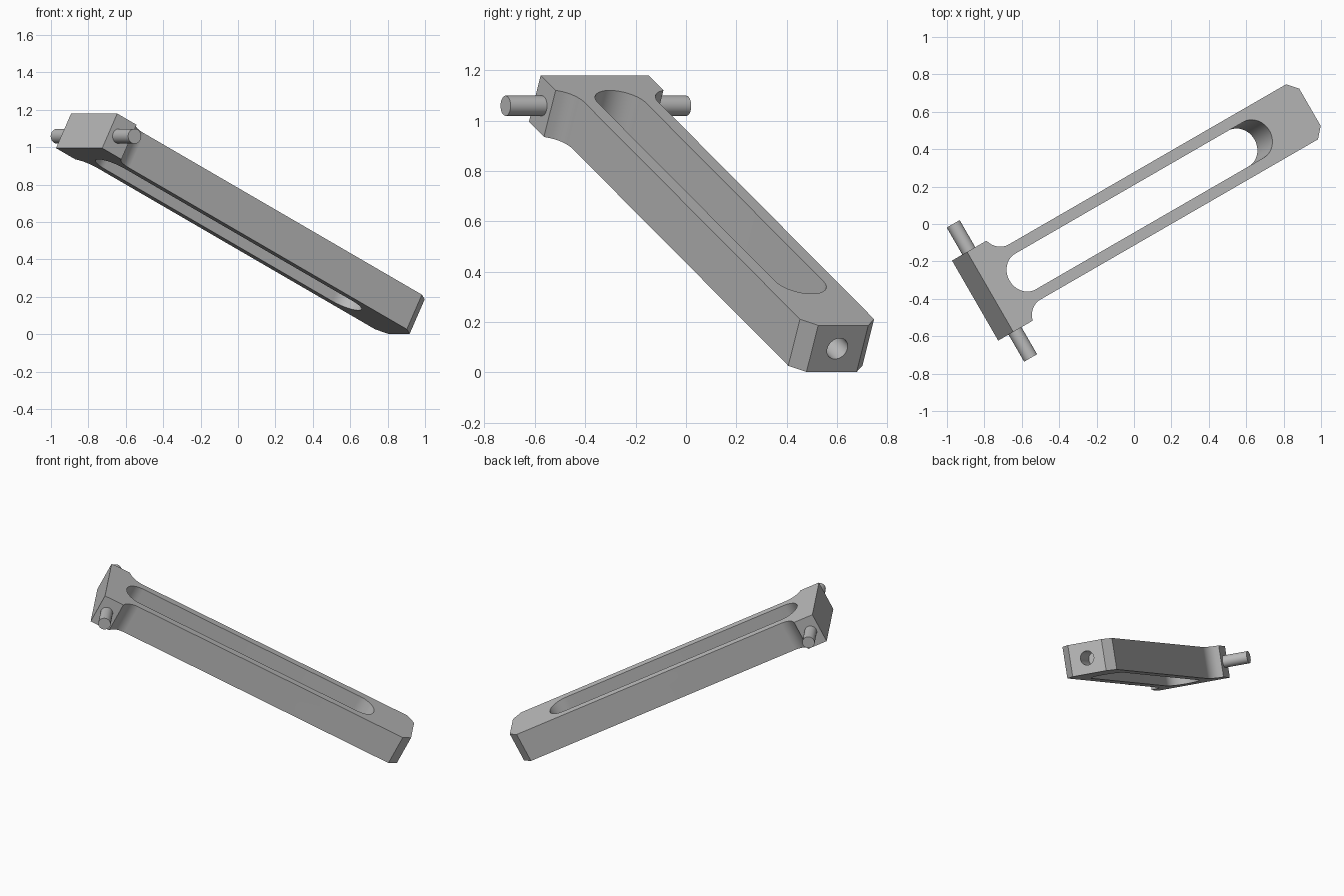
import bpy, bmesh
from math import cos, sin, pi, radians, sqrt
from mathutils import Matrix, Vector

if "Cube" in bpy.data.objects:
    bpy.data.objects.remove(bpy.data.objects["Cube"], do_unlink=True)

# Sizes along the bar (u), across it (w) and through it (n, top face at 0)
LENGTH, THICK = 2.21, 0.207
HEAD_U, HEAD_HALF = 0.133, 0.247
BAR_HALF, CHAMFER, COVE = 0.17, 0.055, 0.11
MID = -THICK / 2

# Local frame: bar turned 30 degrees in plan and tilted downwards
TILT = radians(26.7)
FRAME = (Matrix.Translation((-0.769, -0.363, 1.18))
         @ Matrix.Rotation(radians(30), 4, 'Z') @ Matrix.Rotation(TILT, 4, 'Y'))

# Material
grey = bpy.data.materials.new("metal_grey")
grey.use_nodes = True
colour = (0.5, 0.5, 0.5, 1)
grey.diffuse_color = colour
grey.node_tree.nodes["Principled BSDF"].inputs["Base Color"].default_value = colour


def finish(name, bm):
    bmesh.ops.recalc_face_normals(bm, faces=bm.faces)
    bm.transform(FRAME)
    mesh = bpy.data.meshes.new(name)
    bm.to_mesh(mesh)
    bm.free()
    mesh.materials.append(grey)
    obj = bpy.data.objects.new(name, mesh)
    bpy.context.collection.objects.link(obj)
    return obj


def plate(name, outline, top, bottom):
    bm = bmesh.new()
    face = bm.faces.new([bm.verts.new((u, w, top)) for u, w in outline])
    ext = bmesh.ops.extrude_face_region(bm, geom=[face])
    moved = [g for g in ext["geom"] if isinstance(g, bmesh.types.BMVert)]
    bmesh.ops.translate(bm, verts=moved, vec=(0, 0, bottom - top))
    return finish(name, bm)


def rod(name, start, end, radius):
    a, b = Vector(start), Vector(end)
    d = b - a
    bm = bmesh.new()
    bmesh.ops.create_cone(bm, cap_ends=True, segments=48, radius1=radius,
                          radius2=radius, depth=d.length)
    bm.transform(Matrix.Translation((a + b) / 2) @ d.to_track_quat('Z', 'Y').to_matrix().to_4x4())
    return finish(name, bm)


def activate(obj):
    bpy.ops.object.select_all(action='DESELECT')
    obj.select_set(True)
    bpy.context.view_layer.objects.active = obj


def cut(obj, cutter):
    mod = obj.modifiers.new("cut", 'BOOLEAN')
    mod.operation, mod.solver, mod.object = 'DIFFERENCE', 'EXACT', cutter
    activate(obj)
    bpy.ops.object.modifier_apply(modifier=mod.name)
    bpy.data.objects.remove(cutter, do_unlink=True)


# Arm outline: wide head, coved neck, straight bar, chamfered tip
step = HEAD_HALF - BAR_HALF
reach = sqrt(COVE ** 2 - (COVE - step) ** 2)
half = [(0, HEAD_HALF)]
for i in range(13):
    u = HEAD_U + reach * sin(pi / 2 * i / 12)
    du = HEAD_U + reach - u
    half.append((u, BAR_HALF + COVE - sqrt(COVE ** 2 - du ** 2)))
half += [(LENGTH - CHAMFER, BAR_HALF), (LENGTH, BAR_HALF - CHAMFER)]
arm = plate("arm", half + [(u, -w) for u, w in reversed(half)], 0, -THICK)

# Long slot with round ends
SLOT_R, SLOT_A, SLOT_B = 0.11, 0.244, 1.82
slot = []
for centre, begin in ((SLOT_B, -pi / 2), (SLOT_A, pi / 2)):
    for i in range(25):
        a = begin + pi * i / 24
        slot.append((centre + SLOT_R * cos(a), SLOT_R * sin(a)))
cut(arm, plate("slot_cutter", slot, 0.1, -THICK - 0.1))

# Cross hole through the tip, and the end hole that meets it
HOLE_U = 2.03
cut(arm, rod("cross_hole_cutter", (HOLE_U, -0.3, MID), (HOLE_U, 0.3, MID), 0.07))
cut(arm, rod("end_hole_cutter", (HOLE_U, 0, MID), (LENGTH + 0.1, 0, MID), 0.046))

# Pivot pins on both sides of the head
pins = []
for name, side in (("right_pin", 1), ("left_pin", -1)):
    pins.append(rod(name, (0.064, side * 0.2, MID), (0.064, side * 0.414, MID), 0.04))

for obj in [arm] + pins:
    activate(obj)
    bpy.ops.object.shade_smooth_by_angle(angle=radians(30))
